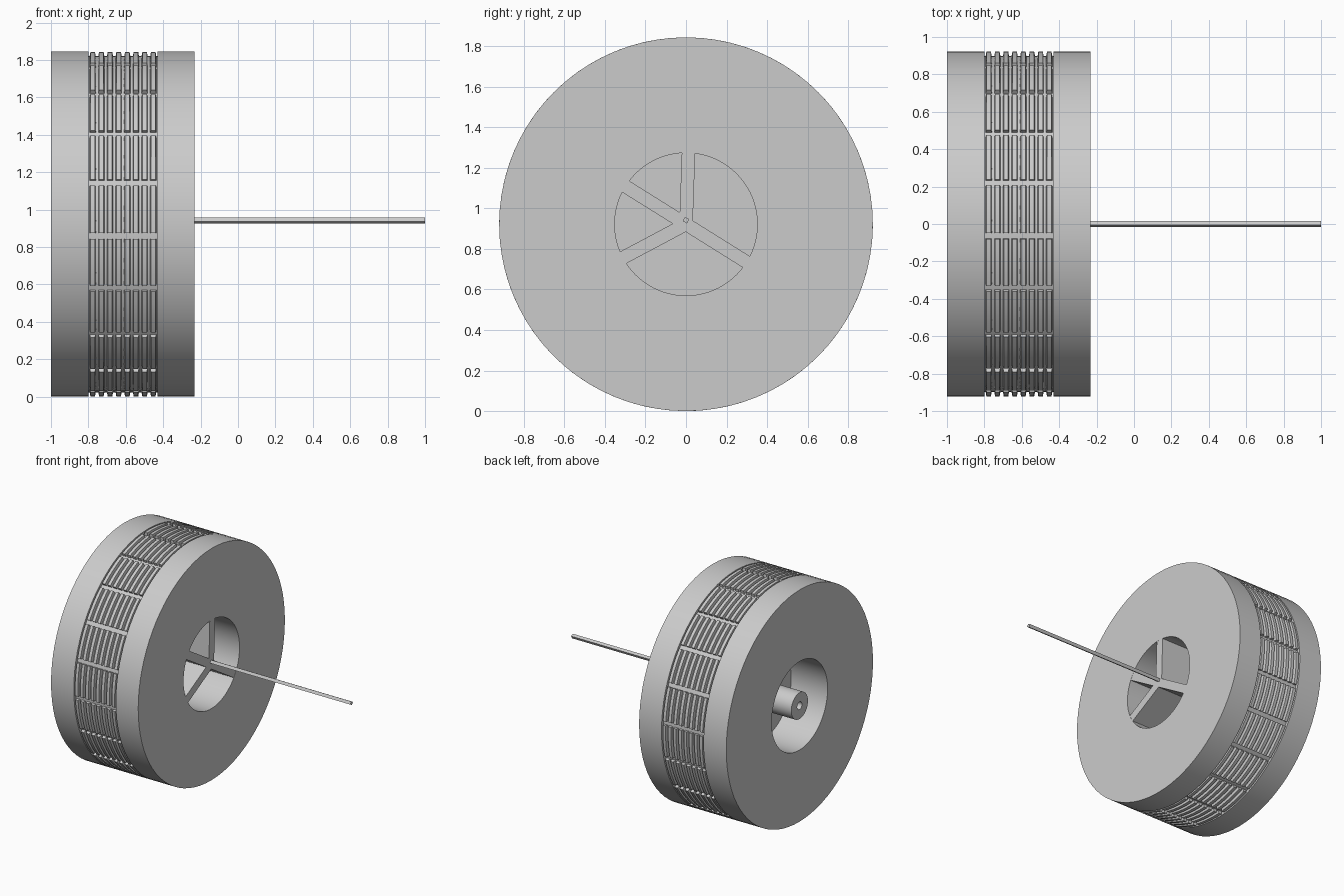
import bpy, bmesh, math
from mathutils import Matrix

cube = bpy.data.objects.get("Cube")
if cube:
    bpy.data.objects.remove(cube, do_unlink=True)

R, HOLE, FLOOR = 0.922, 0.352, 0.899      # wheel, bore and tread floor radii
CZ = R                                    # axle height
BACK, FACE = -1.0, -0.233                 # wheel ends along the axle
TREAD = (-0.8, -0.43)
PLATE = (-0.68, -0.6)

grey = bpy.data.materials.new("plain grey")
grey.use_nodes = True
colour = (0.6, 0.6, 0.6, 1)
grey.diffuse_color = colour
grey.node_tree.nodes["Principled BSDF"].inputs["Base Color"].default_value = colour


def finish(bm, name):
    bmesh.ops.remove_doubles(bm, verts=bm.verts, dist=1e-5)
    bmesh.ops.recalc_face_normals(bm, faces=bm.faces)
    mesh = bpy.data.meshes.new(name)
    bm.to_mesh(mesh)
    bm.free()
    mesh.materials.append(grey)
    obj = bpy.data.objects.new(name, mesh)
    obj.location.z = CZ
    bpy.context.collection.objects.link(obj)
    bpy.ops.object.select_all(action='DESELECT')
    obj.select_set(True)
    bpy.context.view_layer.objects.active = obj
    bpy.ops.object.shade_smooth_by_angle(angle=math.radians(30))
    return obj


def lathe(name, profile, closed, steps=80):
    """Turn an (x, radius) profile about the axle."""
    bm = bmesh.new()
    verts = [bm.verts.new((x, r, 0)) for x, r in profile]
    pairs = list(zip(verts, verts[1:] + verts[:1]))
    edges = [bm.edges.new(p) for p in (pairs if closed else pairs[:-1])]
    bmesh.ops.spin(bm, geom=verts + edges, cent=(0, 0, 0), axis=(1, 0, 0),
                   angle=math.tau, steps=steps)
    return finish(bm, name)


def add_box(bm, size, centre, angle):
    m = Matrix.Rotation(angle, 4, 'X') @ Matrix.Translation(centre)
    bmesh.ops.create_cube(bm, size=1, matrix=m @ Matrix.Diagonal((*size, 1)))


# Wheel body with a recessed tread band
lathe("wheel_body", [(BACK, HOLE), (BACK, R), (TREAD[0], R), (TREAD[0], FLOOR),
                     (TREAD[1], FLOOR), (TREAD[1], R), (FACE, R), (FACE, HOLE)], True)

# Web plate with the hub and its bore
lathe("hub_and_plate", [(PLATE[1], 0), (PLATE[1], HOLE), (PLATE[0], HOLE),
                        (PLATE[0], 0.105), (BACK, 0.105), (BACK, 0.03),
                        (-0.8, 0.03), (-0.8, 0)], False)

# Tread ridges, split into blocks by cross grooves
bm = bmesh.new()
ridges, sectors, steps = 8, 20, 4
pitch = (TREAD[1] - TREAD[0]) / ridges
gap = math.radians(1.0)
for s in range(sectors):
    start = math.radians(4) + s * math.tau / sectors + gap
    sweep = math.tau / sectors - 2 * gap
    for k in range(ridges):
        mid = TREAD[0] + (k + 0.5) * pitch
        profile = [(mid - 0.017, FLOOR - 0.004), (mid - 0.012, R),
                   (mid + 0.012, R), (mid + 0.017, FLOOR - 0.004)]
        rings = []
        for i in range(steps + 1):
            a = start + sweep * i / steps
            rings.append([bm.verts.new((x, r * math.cos(a), r * math.sin(a)))
                          for x, r in profile])
        for p, q in zip(rings, rings[1:]):
            for j in range(4):
                n = (j + 1) % 4
                bm.faces.new((p[j], p[n], q[n], q[j]))
        bm.faces.new(rings[0])
        bm.faces.new(rings[-1])
finish(bm, "tread_blocks")

# Four deep spokes
bm = bmesh.new()
depth = FACE - 0.001 - PLATE[1]
for degrees in (88, 148, 208, 328):
    add_box(bm, (depth, HOLE + 0.004, 0.066),
            (PLATE[1] + depth / 2, HOLE / 2, 0), math.radians(degrees))
finish(bm, "spokes")

# Thin square axle rod
bm = bmesh.new()
add_box(bm, (1 - PLATE[1], 0.024, 0.024), ((1 + PLATE[1]) / 2, 0, 0), math.radians(-28))
rod = finish(bm, "axle_rod")
rod.location.z += 0.02
